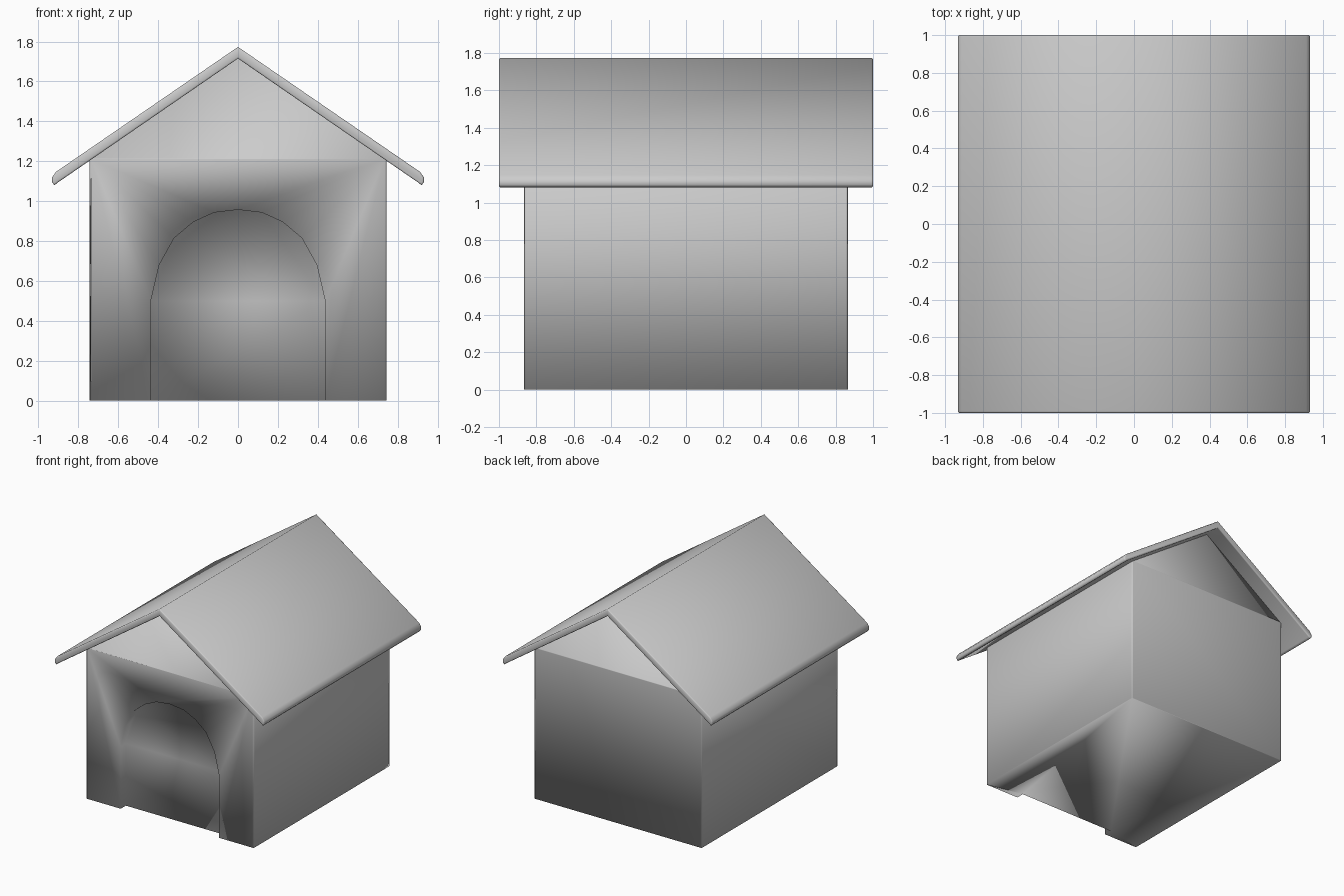
import bpy, bmesh

if "Cube" in bpy.data.objects:
    bpy.data.objects.remove(bpy.data.objects["Cube"])


def finish(bm, name):
    """Turn a bmesh into a smooth-shaded object."""
    bmesh.ops.recalc_face_normals(bm, faces=bm.faces)
    mesh = bpy.data.meshes.new(name)
    bm.to_mesh(mesh)
    bm.free()
    mesh.shade_smooth()
    obj = bpy.data.objects.new(name, mesh)
    bpy.context.collection.objects.link(obj)
    return obj


def mirror_profile(half):
    """Mirror a right-half outline (ending on the centre line) to the left."""
    return half + [(-x, z) for x, z in reversed(half[:-1])]


def add_loop(bm, points, y):
    return [bm.verts.new((x, y, z)) for x, z in points]


# Body: gabled block with a shallow arched doorway recessed in the front
FRONT, BACK, RECESS = -0.865, 0.865, -0.80
HALF_W, WALL_H, PEAK = 0.745, 1.21, 1.725
arch = mirror_profile([(0.437, 0), (0.437, 0.5), (0.395, 0.68), (0.32, 0.815),
                       (0.225, 0.895), (0.12, 0.943), (0, 0.957)])
shell = [(-HALF_W, 0), (-HALF_W, WALL_H), (0, PEAK), (HALF_W, WALL_H), (HALF_W, 0)]

bm = bmesh.new()
front = add_loop(bm, shell, FRONT)
back = add_loop(bm, shell, BACK)
rim = add_loop(bm, arch, FRONT)
panel = add_loop(bm, arch, RECESS)

bm.faces.new(front[:2] + front[3:] + rim)          # front wall around the door
bm.faces.new(front[1:4])                           # front gable
bm.faces.new([back[0], back[1], back[3], back[4]])  # back wall
bm.faces.new(back[1:4])                            # back gable
bm.faces.new(panel)                                # recessed door surface
for a, b in ((front, back), (rim, panel)):         # sides and door reveal
    for i in range(len(a) - 1):
        bm.faces.new([a[i], a[i + 1], b[i + 1], b[i]])
bm.faces.new([front[0], rim[-1], panel[-1], panel[0], rim[0],
              front[4], back[4], back[0]])         # underside with door notch

# Slightly softened vertical corners
corners = [e for e in bm.edges
           if all(abs(abs(v.co.x) - HALF_W) < 1e-4 for v in e.verts)
           and abs(e.verts[0].co.z - e.verts[1].co.z) > 1]
bmesh.ops.bevel(bm, geom=corners, offset=0.01, segments=2, profile=0.5,
                affect='EDGES')
finish(bm, "house_body")

# Roof: thin bent slab with rounded eaves, overhanging all round
outer = mirror_profile([(0.92, 1.08), (0.932, 1.095), (0.932, 1.12),
                        (0.912, 1.147), (0, 1.773)])
profile = outer + [(-0.905, 1.092), (0, 1.715), (0.905, 1.092)]

bm = bmesh.new()
ends = [add_loop(bm, profile, y) for y in (-1, 1)]
count = len(profile)
for loop in ends:
    bm.faces.new(loop)
for i in range(count):
    j = (i + 1) % count
    bm.faces.new([ends[0][i], ends[0][j], ends[1][j], ends[1][i]])
bmesh.ops.recalc_face_normals(bm, faces=bm.faces)
rims = [e for e in bm.edges if abs(e.verts[0].co.y - e.verts[1].co.y) < 1e-4]
bmesh.ops.bevel(bm, geom=rims, offset=0.008, segments=2, profile=0.5,
                affect='EDGES', clamp_overlap=True)
finish(bm, "roof")
